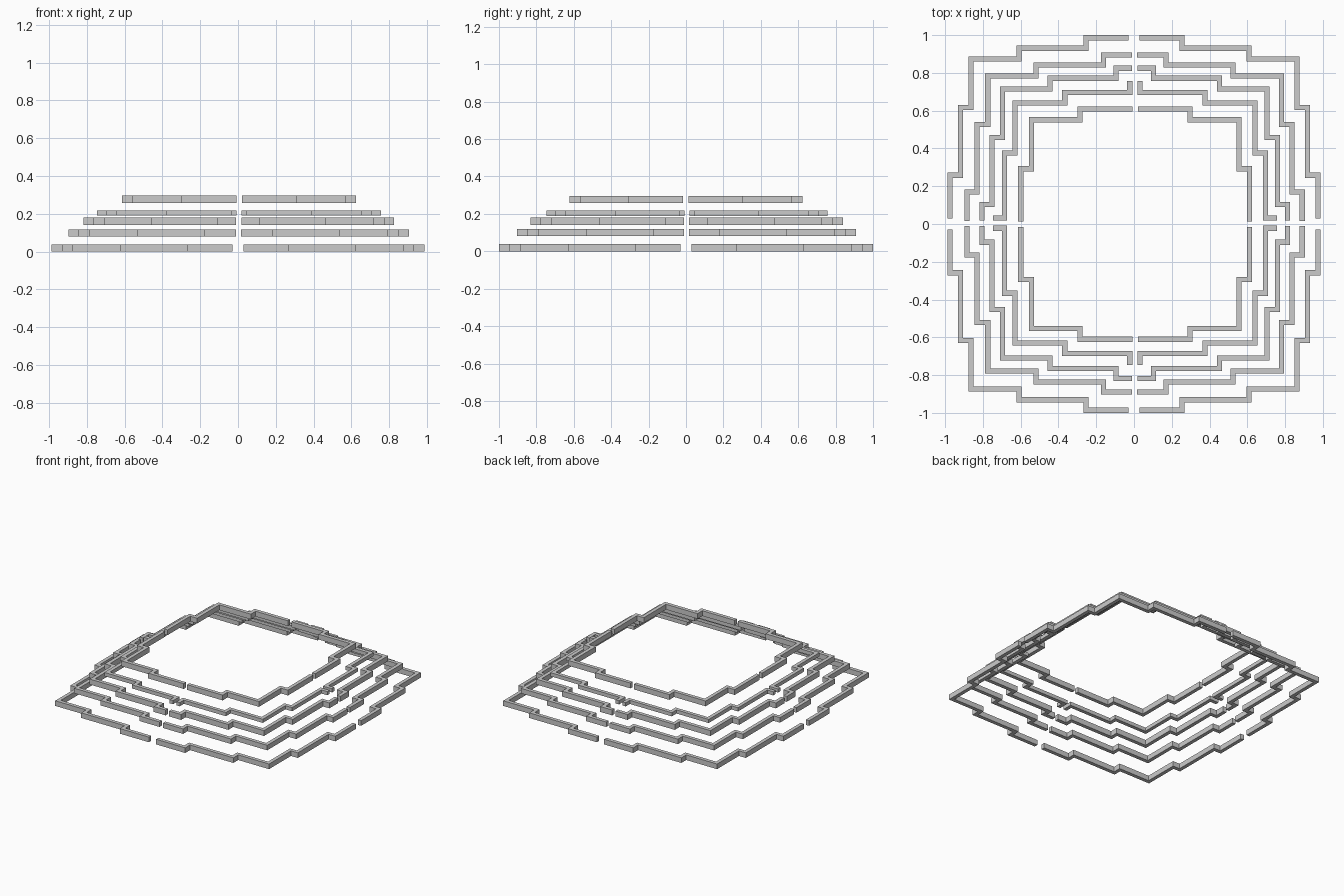
import bpy, bmesh

if "Cube" in bpy.data.objects:
    bpy.data.objects.remove(bpy.data.objects["Cube"])

W = 0.027  # band width


def stair_outline(levels, steps, gap):
    """Outer staircase of one quadrant, plus its inward offset, as a closed polygon."""
    half = [(gap, levels[0])]
    for i, s in enumerate(steps):
        half += [(s, levels[i]), (s, levels[i + 1])]
    outer = half + [(levels[-1], levels[-1])] + [(y, x) for x, y in reversed(half)]
    inner = [(x - W, y - W) for x, y in outer]
    inner[0] = (gap, levels[0] - W)
    inner[-1] = (levels[0] - W, gap)
    pts = []
    for p in outer + inner[::-1]:
        if not pts or abs(p[0] - pts[-1][0]) + abs(p[1] - pts[-1][1]) > 1e-4:
            pts.append(p)
    return pts


def quarter(name, pts, sx, sy, centre, y_scale, z0, z1):
    """Extrude one quarter of a tier, mirrored into its quadrant."""
    bm = bmesh.new()
    verts = [bm.verts.new((sx * x + centre[0], sy * y * y_scale + centre[1], z0)) for x, y in pts]
    face = bm.faces.new(verts)
    ext = bmesh.ops.extrude_face_region(bm, geom=[face], use_keep_orig=True)
    for v in ext["geom"]:
        if isinstance(v, bmesh.types.BMVert):
            v.co.z = z1
    bmesh.ops.recalc_face_normals(bm, faces=bm.faces[:])
    me = bpy.data.meshes.new(name)
    bm.to_mesh(me)
    bm.free()
    bpy.context.collection.objects.link(bpy.data.objects.new(name, me))


# tier: levels, steps, centre gap, centre, y scale, z range
G = 0.014
tiers = [
    ((0.987, 0.932, 0.876), (0.268, 0.623), 0.03, (0, 0), 1.0132, 0.0, 0.038),
    ((0.901, 0.848, 0.791), (0.179, 0.535), G, (0.003, 0.003), 1.005, 0.081, 0.118),
    ((0.822, 0.770, 0.714), (0.112, 0.462), G, (0.004, 0.003), 1.016, 0.140, 0.180),
    ((0.752, 0.704, 0.649), (G + W, 0.385), G, (0.005, 0.005), 1.0, 0.190, 0.217),
    ((0.619, 0.563), (0.305,), G, (0.006, -0.001), 1.006, 0.257, 0.296),
]
for n, (levels, steps, gap, centre, ys, z0, z1) in enumerate(tiers, 1):
    pts = stair_outline(levels, steps, gap)
    for sx, side in ((1, "right"), (-1, "left")):
        for sy, end in ((1, "back"), (-1, "front")):
            quarter(f"tier_{n}_{end}_{side}", pts, sx, sy, centre, ys, z0, z1)
